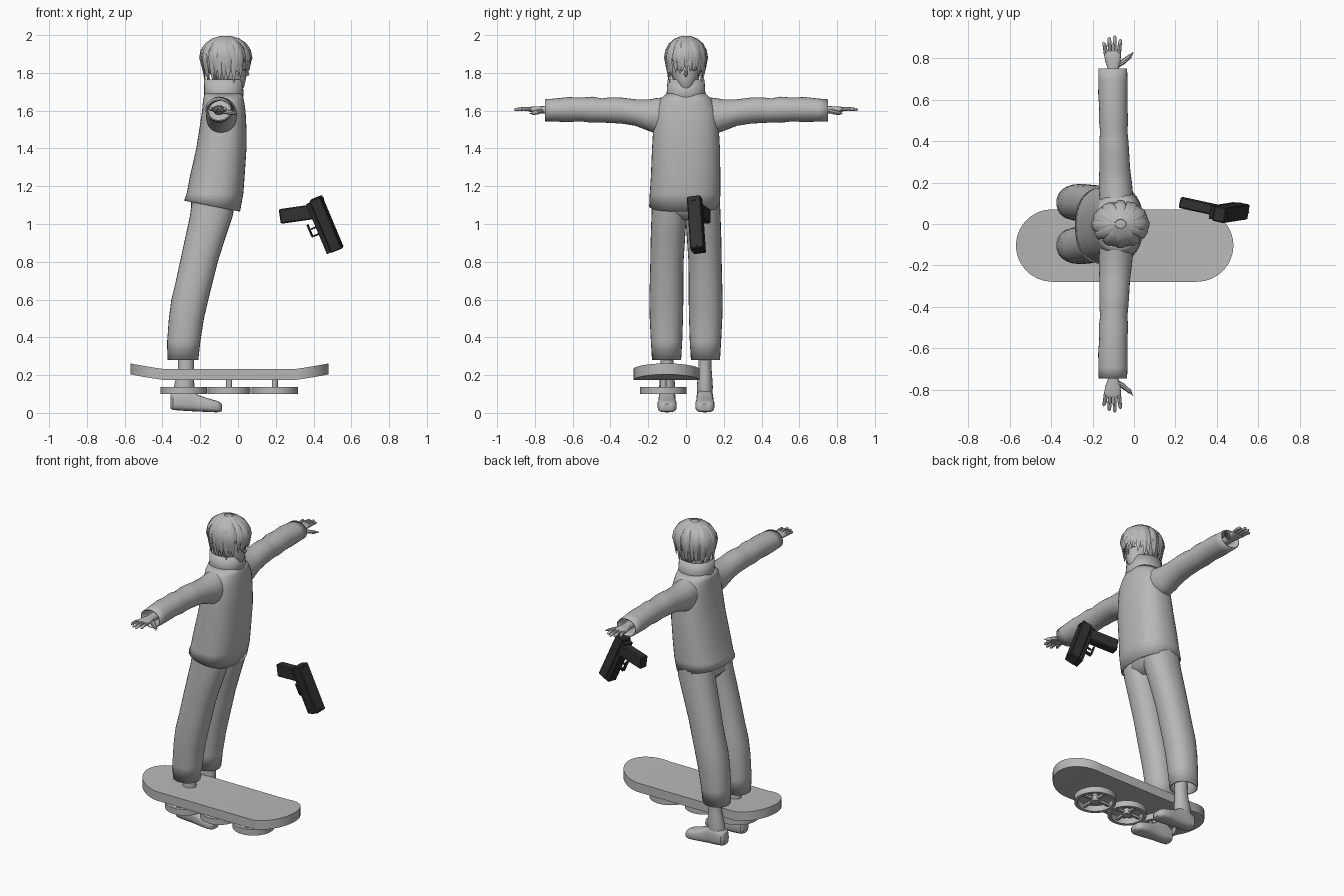
import bpy, bmesh, math, random
from mathutils import Vector, Matrix

if "Cube" in bpy.data.objects:
    bpy.data.objects.remove(bpy.data.objects["Cube"])

random.seed(4)


def material(name, v):
    m = bpy.data.materials.new(name)
    m.diffuse_color = (v, v, v, 1)
    m.use_nodes = True
    m.node_tree.nodes["Principled BSDF"].inputs["Base Color"].default_value = m.diffuse_color
    return m


GREY = material("clay_grey", 0.48)
DARK = material("dark_gunmetal", 0.03)
BLACK = material("black_polymer", 0.02)


def finish(name, bm, mat=GREY, smooth=True, thick=0):
    bmesh.ops.recalc_face_normals(bm, faces=bm.faces)
    me = bpy.data.meshes.new(name)
    bm.to_mesh(me)
    bm.free()
    ob = bpy.data.objects.new(name, me)
    bpy.context.collection.objects.link(ob)
    me.materials.append(mat)
    if smooth:
        bpy.ops.object.select_all(action='DESELECT')
        ob.select_set(True)
        bpy.context.view_layer.objects.active = ob
        bpy.ops.object.shade_smooth_by_angle(angle=math.radians(40))
    if thick:
        mod = ob.modifiers.new("wall", 'SOLIDIFY')
        mod.thickness = thick
        mod.offset = -1
    return ob


def bridge(bm, rings, cap_start=True, cap_end=True):
    n = len(rings[0])
    vs = [[bm.verts.new(p) for p in r] for r in rings]
    for a, b in zip(vs, vs[1:]):
        for i in range(n):
            j = (i + 1) % n
            bm.faces.new((a[i], a[j], b[j], b[i]))
    if cap_start:
        bm.faces.new(vs[0])
    if cap_end:
        bm.faces.new(vs[-1])


def loft(name, axis, rings, n=28, power=2.0, tilt=0, caps=(True, True), thick=0, bm=None, mat=GREY):
    """rings: (position on axis, centre a, centre b, radius a, radius b)"""
    own = bm is None
    bm = bm or bmesh.new()
    out = []
    for k, (p, ca, cb, ra, rb) in enumerate(rings):
        pts = []
        for i in range(n):
            t = 2 * math.pi * i / n
            c, s = math.cos(t), math.sin(t)
            da = ra * math.copysign(abs(c) ** (2 / power), c)
            db = rb * math.copysign(abs(s) ** (2 / power), s)
            q = p + (tilt * da if k == 0 else 0)
            a, b = ca + da, cb + db
            pts.append({'x': (q, a, b), 'y': (a, q, b), 'z': (a, b, q)}[axis])
        out.append(pts)
    bridge(bm, out, *caps)
    return finish(name, bm, mat, thick=thick) if own else None


def tube(bm, path, radii, flat=1.0, side=None, n=8):
    """Tapered tube along a path, optionally flattened across 'side'."""
    path = [Vector(p) for p in path]
    rings = []
    for i, p in enumerate(path):
        d = (path[min(i + 1, len(path) - 1)] - path[max(i - 1, 0)]).normalized()
        u = (Vector(side) if side else d.orthogonal()).normalized()
        v = d.cross(u).normalized()
        rings.append([p + radii[i] * (math.cos(t) * u + flat * math.sin(t) * v)
                      for t in (2 * math.pi * k / n for k in range(n))])
    bridge(bm, rings)


def box(bm, mat4, centre, size):
    bmesh.ops.create_cube(bm, size=1, matrix=mat4 @ Matrix.Translation(centre) @ Matrix.Diagonal((*size, 1)))


# Jacket body and collar
loft("jacket", 'z', [(1.095, -.137, -.008, .148, .187), (1.16, -.122, -.005, .150, .187),
     (1.25, -.110, -.002, .145, .184), (1.40, -.088, 0, .133, .180), (1.50, -.080, 0, .125, .174),
     (1.60, -.075, 0, .115, .165), (1.655, -.077, 0, .108, .140), (1.69, -.077, 0, .100, .105)],
     n=40, power=2.4, tilt=-.2, caps=(False, False), thick=.008)
loft("collar", 'z', [(1.64, -.078, 0, .104, .108), (1.70, -.075, 0, .104, .102), (1.765, -.078, 0, .102, .098)],
     n=32, power=2.2, caps=(False, False), thick=.01)
loft("neck", 'z', [(1.62, -.08, 0, .05, .05), (1.80, -.06, 0, .048, .048)])

# Head with nose
loft("head", 'z', [(1.715, .000, 0, .025, .022), (1.728, -.015, 0, .048, .042), (1.765, -.042, 0, .083, .067),
     (1.81, -.058, 0, .102, .080), (1.86, -.064, 0, .108, .088), (1.91, -.067, 0, .100, .085),
     (1.95, -.067, 0, .075, .066), (1.97, -.067, 0, .035, .03)], n=32)
bm = bmesh.new()
tube(bm, [(.040, 0, 1.825), (.052, 0, 1.79), (.040, 0, 1.782)], [.005, .010, .004])
finish("nose", bm)
bm = bmesh.new()
for s in (1, -1):
    tube(bm, [(.028, s * .052, 1.815), (.040, s * .034, 1.818), (.043, s * .018, 1.812)], [.002, .005, .002])
finish("eyelids", bm)

# Hair cap and layered locks
HC = Vector((-.065, 0, 1.88))
bm = bmesh.new()
bmesh.ops.create_uvsphere(bm, u_segments=32, v_segments=20, radius=1,
                          matrix=Matrix.Translation(HC) @ Matrix.Diagonal((.122, .101, .113, 1)))
bmesh.ops.delete(bm, geom=[v for v in bm.verts if v.co.z < 1.80 or (v.co.x > -.01 and v.co.z < 1.86)],
                 context='VERTS')
finish("hair_cap", bm, thick=.006)
bm = bmesh.new()
for layer in range(2):
    count = 30 - 6 * layer
    for k in range(count):
        a = 2 * math.pi * (k + .5 * layer) / count + random.uniform(-.07, .07)
        front = max(0, math.cos(a))
        tip = 1.755 + .065 * front ** 2 + layer * .035 + random.uniform(-.012, .014)
        path = []
        for t in range(7):
            phi = math.radians(12 + 78 * min(1, t / 4))
            b = a + .04 * t * (1 if k % 2 else -.6)
            z = HC.z + .115 * math.cos(phi) if t <= 4 else HC.z + (tip - HC.z) * (t - 4) / 2
            r = math.sin(phi) * (1.0 + .03 * layer) - (.07 * (t - 4) if t > 4 else 0) * (1 - .7 * front)
            path.append((HC.x + r * .130 * math.cos(b), r * .106 * math.sin(b), z))
        tube(bm, path, [.008, .015, .019, .020, .019, .013, .001], .35,
             (-math.sin(a), math.cos(a), 0), n=6)
finish("hair_locks", bm)

# Arms: sleeves and hands
for s, side in ((1, "left"), (-1, "right")):
    off = 0 if s > 0 else -.008
    rings = [(.10, -.085, 1.585, .080, .088), (.16, -.088, 1.572, .082, .094), (.20, -.090, 1.576, .080, .083),
             (.27, -.093, 1.590, .074, .070), (.34, -.095, 1.600, .072, .069), (.40, -.097, 1.603, .070, .068),
             (.45, -.098, 1.601, .066, .064), (.50, -.099, 1.605, .071, .069), (.56, -.100, 1.606, .068, .063),
             (.63, -.102, 1.606, .071, .066), (.70, -.102, 1.603, .070, .061), (.752, -.102, 1.602, .069, .058)]
    loft(side + "_sleeve", 'y', [(s * (p + off * p), *r) for p, *r in rings], caps=(True, False), thick=.007)
    bm = bmesh.new()
    loft("", 'y', [(s * y, *r) for y, *r in
         [(.66, -.10, 1.603, .030, .026), (.75, -.10, 1.604, .026, .020), (.785, -.102, 1.606, .037, .017),
          (.82, -.104, 1.607, .041, .014), (.835, -.104, 1.607, .038, .010)]], n=16, power=2.4, bm=bm)
    for x0, x1, tip in ((-.136, -.146, .880), (-.115, -.119, .903), (-.094, -.093, .910), (-.073, -.066, .893)):
        tube(bm, [(x0, s * .82, 1.607), ((x0 + x1) / 2, s * .86, 1.610), (x1, s * (tip - .008), 1.606),
                  (x1, s * tip, 1.604)], [.010, .010, .008, .003])
    tube(bm, [(-.085, s * .765, 1.600), (-.050, s * .785, 1.592), (-.020, s * .810, 1.587),
              (-.004, s * .828, 1.585)], [.014, .013, .010, .003])
    finish(side + "_hand", bm)

# Legs: trousers, ankles and shoes
for s, side in ((1, "left"), (-1, "right")):
    loft(side + "_trouser_leg", 'z',
         [(.28, -.292, s * .103, .082, .077), (.38, -.287, s * .103, .088, .083), (.50, -.273, s * .104, .093, .088),
          (.60, -.255, s * .104, .098, .090), (.68, -.235, s * .103, .098, .089), (.80, -.207, s * .101, .100, .088),
          (.92, -.175, s * .096, .106, .091), (1.04, -.142, s * .090, .113, .093), (1.18, -.118, s * .085, .118, .092)],
         power=2.2, caps=(False, True), thick=.007)
    y = s * .100
    loft(side + "_ankle", 'z', [(.08, -.290, y, .050, .040), (.14, -.285, y, .055, .042), (.20, -.279, y, .044, .038),
         (.25, -.275, y, .042, .034), (.40, -.275, y, .045, .038)], n=20)
    loft(side + "_shoe", 'x',
         [(-.357, y, .060, .026, .036), (-.345, y, .062, .040, .046), (-.30, y, .068, .045, .056),
          (-.25, y, .066, .044, .057), (-.21, y, .051, .046, .044), (-.16, y, .041, .051, .036),
          (-.115, y, .034, .050, .031), (-.095, y, .030, .040, .026), (-.085, y, .028, .024, .018)],
         n=24, power=3)
loft("trouser_seat", 'z', [(1.02, -.145, 0, .07, .06), (1.06, -.138, 0, .112, .14),
     (1.12, -.130, 0, .118, .172), (1.22, -.115, 0, .118, .165)], n=32, power=2.3)

# Hover board: capsule deck with upturned ends
bm = bmesh.new()
cx, cy, half, rad = -.045, -.104, .35, .175
cols = [half + rad * math.sin(math.radians(a)) for a in (0, 12, 24, 36, 48, 58, 67, 75, 82, 87, 89.5)]
rings = []
for d in [-c for c in reversed(cols)] + cols:
    e = max(0, abs(d) - half)
    w = math.sqrt(max(1e-6, rad * rad - e * e))
    z = .170 + .034 * (max(0, abs(d) - .30) / .225) ** 1.3
    rings.append([(cx + d, cy - w, z), (cx + d, cy + w, z), (cx + d, cy + w, z + .058), (cx + d, cy - w, z + .058)])
bridge(bm, rings)
finish("board_deck", bm)

# Lift fans: rim, spokes, hub and stem
for i, (x, r) in enumerate(((-.287, .123), (-.047, .114), (.195, .123))):
    bm = bmesh.new()
    prof = [(r, .100), (r, .138), (r - .020, .138), (r - .020, .100)]
    rim = []
    for k in range(41):
        t = 2 * math.pi * k / 40
        rim.append([(x + q * math.cos(t), -.120 + q * math.sin(t), z) for q, z in prof])
    bridge(bm, rim, False, False)
    bmesh.ops.remove_doubles(bm, verts=bm.verts, dist=1e-5)
    for a in (0, math.pi / 2):
        box(bm, Matrix.Translation((x, -.120, .119)) @ Matrix.Rotation(a, 4, 'Z'), (0, 0, 0), (2 * r - .02, .016, .014))
    tube(bm, [(x, -.120, .102), (x, -.120, .136)], [.027, .027], n=20)
    tube(bm, [(x, -.120, .13), (x, -.120, .18)], [.016, .016], n=16)
    finish("lift_fan_%d" % (i + 1), bm)

# Pistol: slide, frame, grip, trigger guard
d = Vector((.386, .06, -.92)).normalized()
u = Vector((-.90, .20, -.386))
u = (u - u.dot(d) * d).normalized()
w = d.cross(u)
M = Matrix((d, u, w)).transposed().to_4x4()
M.translation = Vector((.458, .057, .996))
bm = bmesh.new()
box(bm, M, (0, -.012, 0), (.300, .062, .074))
bmesh.ops.bevel(bm, geom=bm.edges[:], offset=.005, segments=1, affect='EDGES')
box(bm, M, (-.13, -.045, 0), (.014, .008, .026))
box(bm, M, (.135, -.045, 0), (.010, .008, .010))
finish("pistol_slide", bm, DARK, smooth=False)
bm = bmesh.new()
box(bm, M, (.005, .030, 0), (.285, .026, .064))
finish("pistol_frame", bm, BLACK, smooth=False)
bm = bmesh.new()
g = Vector((-.97, .21, -.14)).normalized()
v = (Vector((.12, 0, -.99)) - Vector((.12, 0, -.99)).dot(g) * g).normalized()
G = Matrix((g, v, g.cross(v))).transposed().to_4x4()
G.translation = Vector((.315, .085, 1.053))
box(bm, G, (0, 0, 0), (.185, .078, .054))
bmesh.ops.bevel(bm, geom=bm.edges[:], offset=.006, segments=1, affect='EDGES')
finish("pistol_grip", bm, DARK, smooth=False)
bm = bmesh.new()
box(bm, M, (.000, .085, 0), (.070, .008, .020))
box(bm, M, (.034, .062, 0), (.008, .050, .020))
box(bm, M, (-.005, .058, 0), (.008, .034, .010))
finish("trigger_guard", bm, BLACK, smooth=False)
